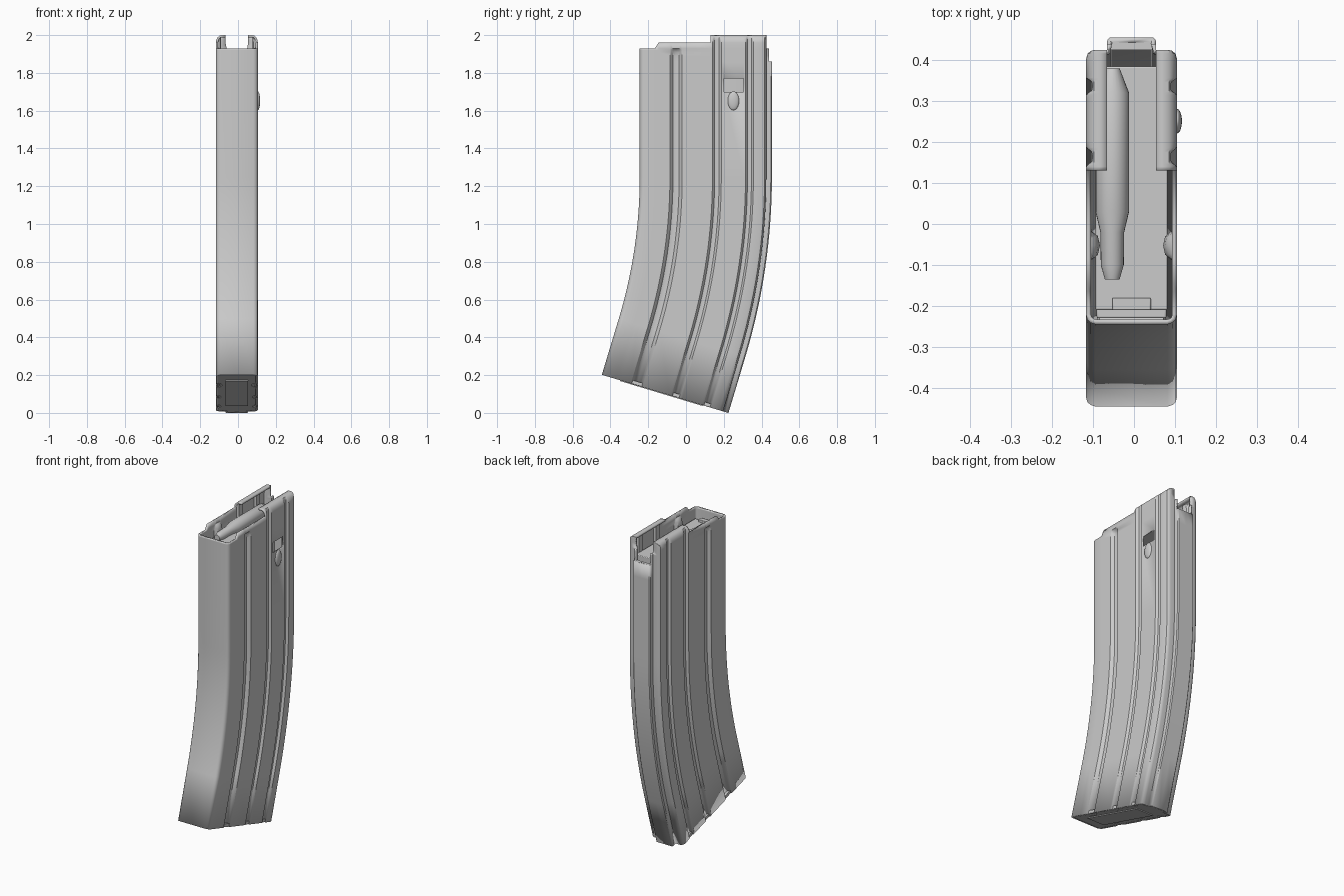
import bpy, bmesh, math
from mathutils import Vector, Matrix

cube = bpy.data.objects.get("Cube")
if cube:
    bpy.data.objects.remove(cube, do_unlink=True)

SHIFT = -0.006                      # body sits slightly off centre
W = 0.111                           # half width
FRONT, BEND_Z, RADIUS = -0.245, 1.25, 2.6
ANGLE, TAIL = math.radians(16.8), 0.31

grey = bpy.data.materials.new("grey_metal")
grey.use_nodes = True
colour = (0.6, 0.6, 0.6, 1)
grey.diffuse_color = colour
grey.node_tree.nodes["Principled BSDF"].inputs["Base Color"].default_value = colour


def finish(name, bm, fix=True, bevel=0):
    if fix:
        bmesh.ops.recalc_face_normals(bm, faces=bm.faces)
    mesh = bpy.data.meshes.new(name)
    bm.to_mesh(mesh)
    bm.free()
    mesh.materials.append(grey)
    ob = bpy.data.objects.new(name, mesh)
    bpy.context.collection.objects.link(ob)
    ob.location.x = SHIFT
    if bevel:
        mod = ob.modifiers.new("soft_edges", 'BEVEL')
        mod.width, mod.segments = bevel, 2
    bpy.ops.object.select_all(action='DESELECT')
    ob.select_set(True)
    bpy.context.view_layer.objects.active = ob
    bpy.ops.object.shade_smooth_by_angle(angle=math.radians(35))
    return ob


def swept(x, u, angle, drop=0):
    """Point at depth u behind the front edge, along the curved lower body."""
    r = RADIUS + u
    c, s = math.cos(angle), math.sin(angle)
    return Vector((x, FRONT - RADIUS + r * c - drop * s, BEND_Z - r * s - drop * c))


def prism(name, outline, low, high, place, bevel=0):
    bm = bmesh.new()
    rings = [[bm.verts.new(place(x, y, h)) for x, y in outline] for h in (low, high)]
    for ring in rings:
        bm.faces.new(ring)
    n = len(outline)
    for i in range(n):
        k = (i + 1) % n
        bm.faces.new((rings[0][i], rings[0][k], rings[1][k], rings[1][i]))
    return finish(name, bm, bevel=bevel)


def rect(x0, x1, y0, y1):
    return [(x0, y0), (x1, y0), (x1, y1), (x0, y1)]


def upright(x, y, z):
    return Vector((x, y, z))


# Half cross-section: x, depth, top height, groove depth
def groove(u0, u1, depth, top):
    e = (u1 - u0) / 4
    return [(W, u0, top, 0), (W, u0 + e * 0.5, top, depth * 0.35), (W, u0 + e, top, depth * 0.85),
            (W, u0 + 2 * e, top, depth), (W, u1 - e, top, depth * 0.85),
            (W, u1 - e * 0.5, top, depth * 0.35), (W, u1, top, 0)]


LOW, MID, LIP, BACK, SPINE = 1.93, 1.96, 2.0, 1.93, 1.86
half = [(0, 0, LOW, 0), (0.088, 0, LOW, 0), (0.1, 0.004, LOW, 0), (0.108, 0.012, LOW, 0),
        (W, 0.024, LOW, 0), (W, 0.08, LOW, 0), (W, 0.1, MID, 0)]
half += groove(0.16, 0.225, 0.022, MID)
half += [(W, 0.375, MID, 0), (W, 0.375, LIP, 0)]
half += groove(0.385, 0.432, 0.016, LIP)
half += [(W, 0.445, LIP, 0), (W, 0.55, LIP, 0)]
half += groove(0.56, 0.602, 0.016, LIP)
half += [(W, 0.648, LIP, 0), (0.107, 0.661, LIP, 0), (0.098, 0.668, LIP, 0), (0.088, 0.67, LIP, 0),
         (0.06, 0.67, LIP, 0), (0.06, 0.67, BACK, 0), (0.06, 0.684, BACK, 0),
         (0.06, 0.684, SPINE, 0), (0.059, 0.694, SPINE, 0), (0.053, 0.7, SPINE, 0), (0, 0.7, SPINE, 0)]
columns = [(1,) + c for c in half] + [(-1,) + c for c in reversed(half[1:-1])]

# Rows from the top: height and the inward limit that folds the feed lips
rows = [(2.0, 0.06), (2.0, 0.08), (1.997, 0.092), (1.988, 0.102), (1.975, 0.109), (1.96, W)]
rows += [(z, W) for z in (1.93, 1.922, 1.91, 1.89, 1.86, 1.77, 1.7, BEND_Z)]
STEPS = 14


def body_point(col, row):
    side, x, u, top, depth = col
    if row < len(rows):
        z, limit = rows[row]
        if u < 0.3:                 # front groove ends in a rounded top
            depth *= min(1, max(0, (LOW - z) / 0.03)) ** 0.5
        x -= depth
        if top == LIP:
            x = min(x, limit)
        return Vector((side * x, FRONT + u, min(z, top)))
    k = row - len(rows) + 1
    return swept(side * (x - depth), u, ANGLE * min(k, STEPS) / STEPS, TAIL if k > STEPS else 0)


# Curved sheet-metal body with grooves, lips and catch window
bm = bmesh.new()
found = {}


def vert(col, row):
    p = body_point(col, row)
    key = tuple(round(c, 5) for c in p)
    if key not in found:
        found[key] = bm.verts.new(p)
    return found[key]


for i, a in enumerate(columns):
    b = columns[(i + 1) % len(columns)]
    if a[:3] == b[:3]:
        continue
    for j in range(len(rows) + STEPS):
        window = a[0] > 0 and a[2] == 0.445 and j < len(rows) and rows[j][0] == 1.77
        if window:
            continue
        corners = list(dict.fromkeys((vert(a, j), vert(a, j + 1), vert(b, j + 1), vert(b, j))))
        if len(corners) > 2 and not bm.faces.get(corners):
            bm.faces.new(corners)
body = finish("magazine_body", bm, fix=False)
wall = body.modifiers.new("wall", 'SOLIDIFY')
wall.thickness, wall.offset = 0.012, -1

# Floor plate closing the bottom, with a shallow raised panel
plate = [(-0.088, 0.004), (0.088, 0.004), (0.106, 0.02), (0.106, 0.65), (0.09, 0.667), (0.057, 0.667),
         (0.053, 0.697), (-0.053, 0.697), (-0.057, 0.667), (-0.09, 0.667), (-0.106, 0.65), (-0.106, 0.02)]


def at_bottom(x, u, h):
    return swept(x, u, ANGLE, TAIL - h)


prism("floor_plate", plate, 0.001, 0.02, at_bottom)
prism("floor_panel", rect(-0.06, 0.06, 0.1, 0.56), -0.004, 0.01, at_bottom)

# Follower platform, front step and tab
prism("follower", rect(-0.088, 0.088, -0.21, 0.385), 1.8, 1.87, upright, 0.004)
prism("follower_step", rect(-0.085, 0.085, -0.23, -0.2), 1.78, 1.85, upright, 0.004)
prism("follower_tab", rect(-0.047, 0.047, -0.21, -0.18), 1.85, 1.885, upright, 0.003)
prism("spine_cap", rect(-0.058, 0.058, 0.425, 0.45), 1.835, 1.859, upright)

# Rounded, tapered ridge along the follower: distance along y, radius
ridge = [(-0.135, 0.0), (-0.135, 0.018), (-0.1, 0.028), (-0.02, 0.029), (0.03, 0.041),
         (0.32, 0.041), (0.38, 0.018), (0.38, 0.0)]
bm = bmesh.new()
path = [bm.verts.new((-0.047, y, 1.885 + r)) for y, r in ridge]
edges = [bm.edges.new(pair) for pair in zip(path, path[1:])]
bmesh.ops.spin(bm, geom=path + edges, cent=(-0.047, 0, 1.885), axis=(0, 1, 0),
               angle=math.tau, steps=24, use_duplicate=False)
bmesh.ops.remove_doubles(bm, verts=bm.verts, dist=0.0001)
finish("follower_ridge", bm)

# Rounded bump under the catch window
bm = bmesh.new()
bmesh.ops.create_uvsphere(bm, u_segments=20, v_segments=12, radius=1,
                          matrix=Matrix.Translation((W, 0.251, 1.652)) @ Matrix.Diagonal((0.012, 0.03, 0.05, 1)))
finish("catch_bump", bm)
